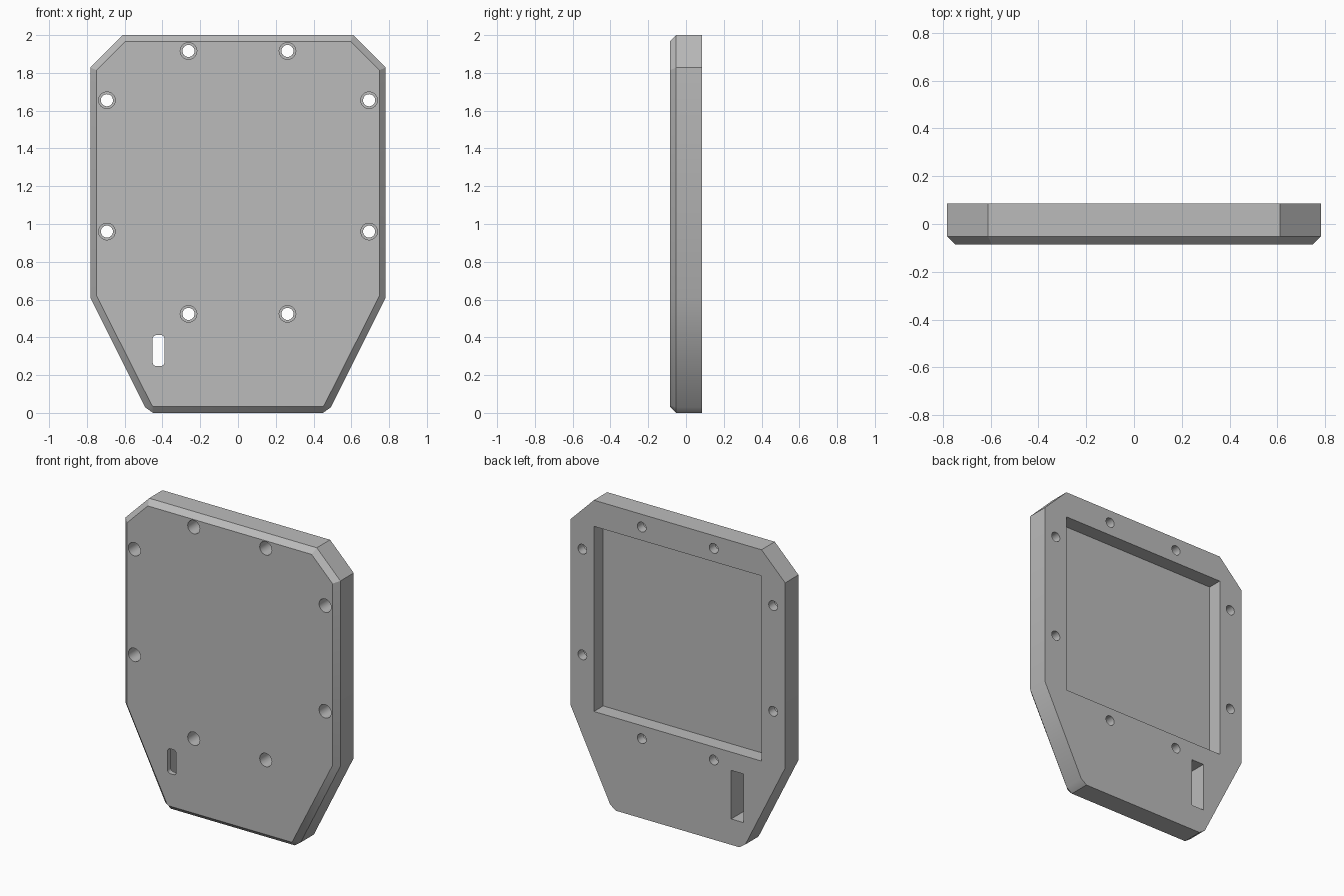
import bpy
import bmesh

BACK, FRONT = 0.086, -0.086
CHAMFER = 0.034

cube = bpy.data.objects.get("Cube")
if cube:
    bpy.data.objects.remove(cube, do_unlink=True)

grey = bpy.data.materials.new("light_grey")
grey.use_nodes = True
grey.diffuse_color = (0.5, 0.5, 0.5, 1)
grey.node_tree.nodes["Principled BSDF"].inputs["Base Color"].default_value = (0.5, 0.5, 0.5, 1)


def mirrored(half):
    """Closed outline from the points of its right half."""
    return half + [(-x, z) for x, z in reversed(half)]


def loft(name, layers):
    """Solid through equal-length outlines, given as (y, points) from front to back."""
    bm = bmesh.new()
    rings = [[bm.verts.new((x, y, z)) for x, z in pts] for y, pts in layers]
    for a, b in zip(rings, rings[1:]):
        for i in range(len(a)):
            j = (i + 1) % len(a)
            bm.faces.new((a[i], a[j], b[j], b[i]))
    bm.faces.new(rings[0])
    bm.faces.new(rings[-1])
    bmesh.ops.recalc_face_normals(bm, faces=bm.faces)
    mesh = bpy.data.meshes.new(name)
    bm.to_mesh(mesh)
    bm.free()
    mesh.materials.append(grey)
    obj = bpy.data.objects.new(name, mesh)
    bpy.context.collection.objects.link(obj)
    return obj


def rect(x0, x1, z0, z1):
    return [(x0, z0), (x1, z0), (x1, z1), (x0, z1)]


def circle(cx, cz, r, n=32):
    from math import cos, sin, tau
    return [(cx + r * cos(tau * i / n), cz + r * sin(tau * i / n)) for i in range(n)]


def rounded_rect(x0, x1, z0, z1, r, steps=6):
    """Rectangle outline with quarter-circle corners."""
    corners = [(x1 - r, z1 - r), (x0 + r, z1 - r), (x0 + r, z0 + r), (x1 - r, z0 + r)]
    pts = []
    for k, (cx, cz) in enumerate(corners):
        ring = circle(cx, cz, r, 4 * steps) * 2
        pts += ring[k * steps:(k + 1) * steps + 1]
    return pts


def cut(target, y0, y1, pts):
    """Cut a prism running from y0 to y1 out of the target."""
    cutter = loft("cutter", [(y0, pts), (y1, pts)])
    cutter.hide_render = True
    mod = target.modifiers.new("cut", 'BOOLEAN')
    mod.operation, mod.solver, mod.object = 'DIFFERENCE', 'EXACT', cutter
    bpy.context.view_layer.objects.active = target
    bpy.ops.object.modifier_apply(modifier=mod.name)
    bpy.data.objects.remove(cutter, do_unlink=True)


# Plate with a chamfered front edge
outer = mirrored([(0.45, 0), (0.492, 0.03), (0.782, 0.61), (0.782, 1.828), (0.61, 2)])
inner = mirrored([(0.448, 0.034), (0.456, 0.04), (0.748, 0.618), (0.748, 1.814), (0.596, 1.966)])
plate = loft("cover_plate", [(FRONT, inner), (FRONT + CHAMFER, outer), (BACK, outer)])

# Square recess in the back
cut(plate, -0.01, 0.2, rect(-0.61, 0.61, 0.61, 1.828))

# Slot through the front, opening into a larger pocket behind
cut(plate, -0.052, 0.2, rect(-0.48, -0.389, 0.17, 0.49))
cut(plate, -0.2, 0, rounded_rect(-0.452, -0.3895, 0.248, 0.412, 0.02))

# Counterbored screw holes
for x, z in [(0.262, 1.916), (0.262, 0.524), (0.694, 1.655), (0.694, 0.96)]:
    for side in (-1, 1):
        cut(plate, -0.2, 0.2, circle(side * x, z, 0.032))
        cut(plate, -0.2, 0.025, circle(side * x, z, 0.044))

bpy.ops.object.select_all(action='DESELECT')
plate.select_set(True)
bpy.context.view_layer.objects.active = plate
bpy.ops.object.shade_smooth_by_angle(angle=0.5)
